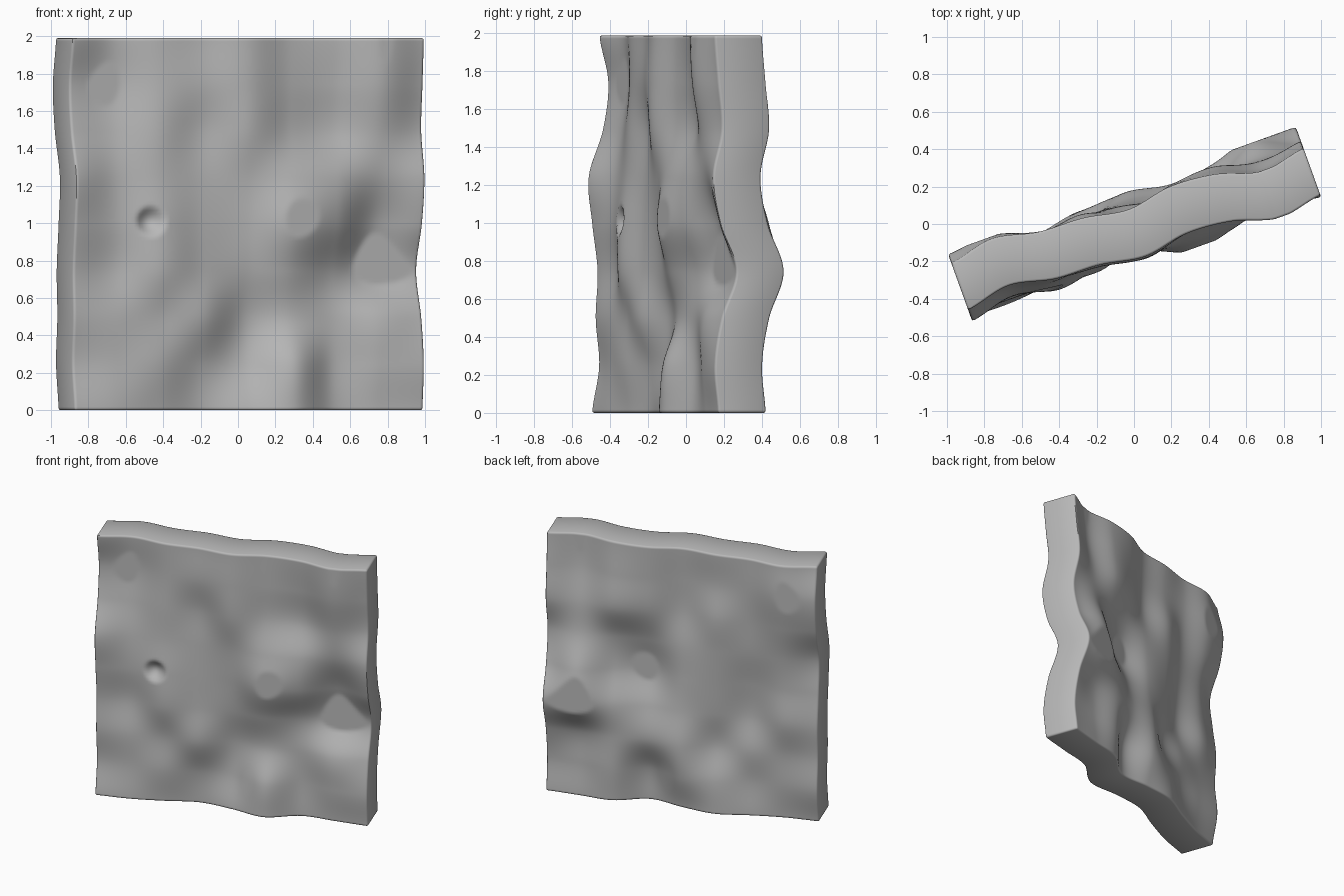
import bpy, bmesh, math
from mathutils import Matrix

if "Cube" in bpy.data.objects:
    bpy.data.objects.remove(bpy.data.objects["Cube"])

N = 110                  # grid cells along each side
HALF, HEIGHT, THICK = 0.99, 1.99, 0.267

# Ripple control heights in hundredths, from the top row down, left to right
RIPPLES = [
    [0, 5, 0, -1, -5, -1, -3, -10, -6],
    [5, 7, 0, -2, -6, -1, -1, -9, -4],
    [2, 4, -1, 1, -6, -1, 1, -5, -2],
    [-6, 0, -2, 0, -3, -7, -6, -3, -7],
    [-4, -1, -5, -1, -2, -11, -6, 5, -3],
    [-1, 1, -6, -2, 0, -4, 2, 9, 6],
    [-2, -2, -2, -4, 4, 0, 1, -3, -2],
    [0, -2, -3, 2, 3, -8, 1, -4, -6],
    [-4, -4, -1, 3, -2, -9, 0, -2, -4],
]


def spline(vals, t):
    """Smooth curve through evenly spaced values, t from 0 to 1."""
    n = len(vals) - 1
    x = t * n
    i = min(int(x), n - 1)
    f = x - i
    p0, p1 = vals[max(i - 1, 0)], vals[i]
    p2, p3 = vals[i + 1], vals[min(i + 2, n)]
    return 0.5 * (2 * p1 + (p2 - p0) * f + (2 * p0 - 5 * p1 + 4 * p2 - p3) * f * f
                  + (3 * p1 - p0 - 3 * p2 + p3) * f ** 3)


def ripple(s, t):
    d = spline([spline(row, s) for row in RIPPLES], 1 - t) / 100
    return max(-0.097, min(0.062, d))      # flattened crests and hollows


def dent(u, z):
    """Small chipped hollow in the front."""
    r = math.hypot(u + 0.555, z - 1.01) / 0.085
    return 0.05 * max(0.0, 1 - r * r) ** 1.5


# Rippled slab: front and back sheets joined by flat edge strips
bm = bmesh.new()
front, back = [], []
for j in range(N + 1):
    t = j / N
    frow, brow = [], []
    for i in range(N + 1):
        s = i / N
        u, z, d = (2 * s - 1) * HALF, t * HEIGHT, ripple(s, t)
        frow.append(bm.verts.new((u, d - THICK / 2 + dent(u, z), z)))
        brow.append(bm.verts.new((u, d + THICK / 2, z)))
    front.append(frow)
    back.append(brow)

for j in range(N):
    for i in range(N):
        for g in (front, back):
            bm.faces.new((g[j][i], g[j][i + 1], g[j + 1][i + 1], g[j + 1][i]))
for k in range(N):
    for e in (0, N):
        bm.faces.new((front[e][k], front[e][k + 1], back[e][k + 1], back[e][k]))
        bm.faces.new((front[k][e], front[k + 1][e], back[k + 1][e], back[k][e]))
bmesh.ops.recalc_face_normals(bm, faces=bm.faces)

# Slightly rounded rim
rim = [e for e in bm.edges if e.calc_face_angle(0) > math.radians(55)
       and all(abs(abs(v.co.x) - HALF) < 1e-4 or v.co.z < 1e-4
               or v.co.z > HEIGHT - 1e-4 for v in e.verts)]
bmesh.ops.bevel(bm, geom=rim, offset=0.012, segments=2, profile=0.5,
                affect='EDGES', clamp_overlap=True)
bm.transform(Matrix.Rotation(math.radians(19.8), 4, 'Z'))

mesh = bpy.data.meshes.new("rippled_slab")
bm.to_mesh(mesh)
bm.free()
slab = bpy.data.objects.new("rippled_slab", mesh)
bpy.context.collection.objects.link(slab)

stone = bpy.data.materials.new("stone_grey")
stone.diffuse_color = (0.48, 0.48, 0.48, 1)
stone.use_nodes = True
stone.node_tree.nodes["Principled BSDF"].inputs["Base Color"].default_value = stone.diffuse_color
mesh.materials.append(stone)

bpy.context.view_layer.objects.active = slab
slab.select_set(True)
bpy.ops.object.shade_smooth_by_angle(angle=math.radians(50))
